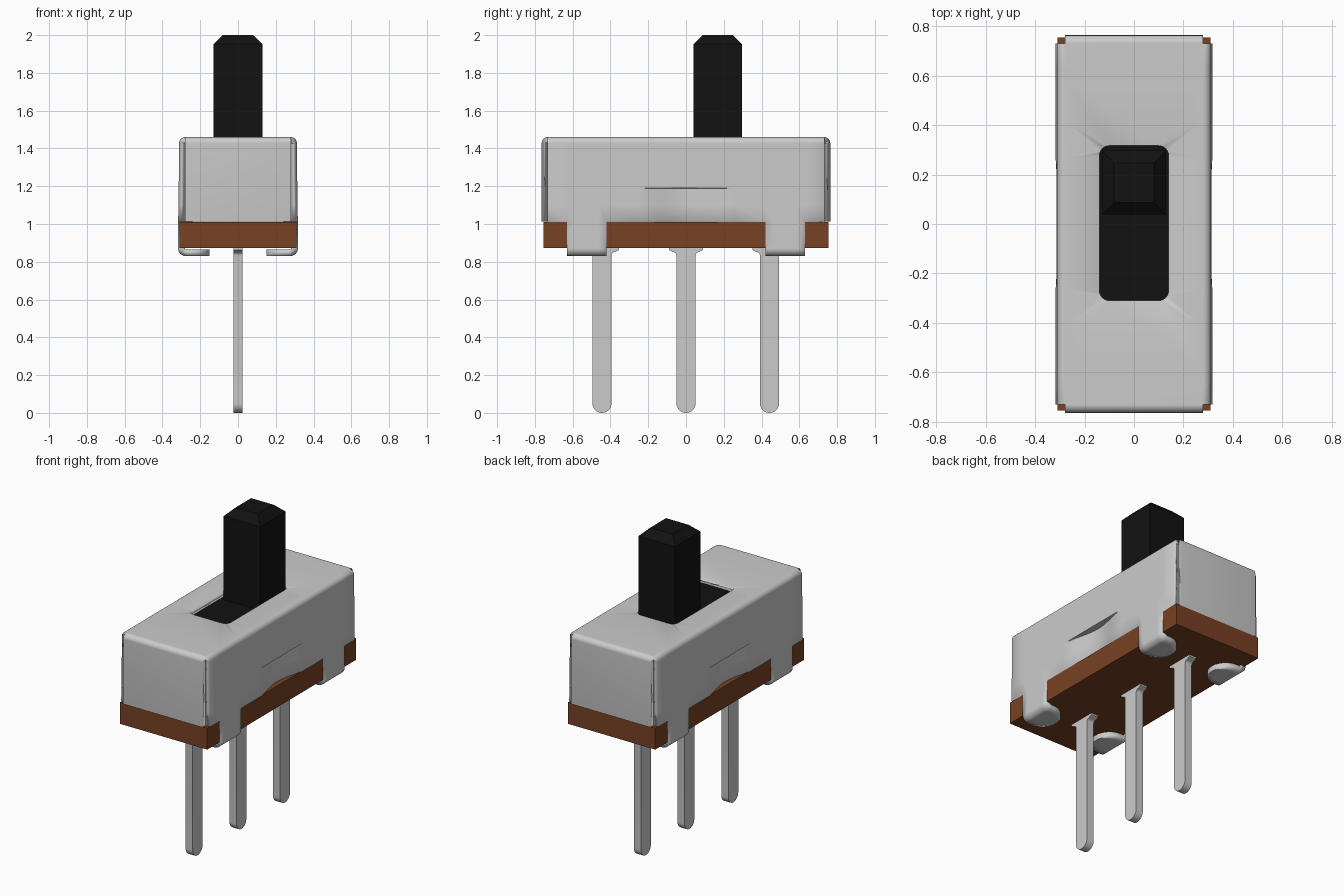
import bpy, bmesh
from math import pi, sin, cos, sqrt, radians

if "Cube" in bpy.data.objects:
    bpy.data.objects.remove(bpy.data.objects["Cube"])


def material(name, rgb):
    m = bpy.data.materials.new(name)
    m.diffuse_color = (*rgb, 1)
    m.use_nodes = True
    m.node_tree.nodes["Principled BSDF"].inputs["Base Color"].default_value = m.diffuse_color
    return m


BROWN = material("brown_board", (0.19, 0.052, 0.017))
BLACK = material("black_plastic", (0.006, 0.006, 0.006))


def finish(bm, name, mat=None, smooth=True):
    me = bpy.data.meshes.new(name)
    bm.to_mesh(me)
    bm.free()
    ob = bpy.data.objects.new(name, me)
    bpy.context.collection.objects.link(ob)
    if mat:
        me.materials.append(mat)
    if smooth:
        me.shade_smooth()
        me.set_sharp_from_angle(angle=radians(32))
    return ob


def prism(bm, pts, vec):
    """Extrude a closed outline of 3D points along vec."""
    f = bm.faces.new([bm.verts.new(p) for p in pts])
    r = bmesh.ops.extrude_face_region(bm, geom=[f])
    bmesh.ops.translate(bm, vec=vec, verts=[v for v in r["geom"] if isinstance(v, bmesh.types.BMVert)])
    bmesh.ops.recalc_face_normals(bm, faces=bm.faces[:])


def arc(cx, cy, r, a0, a1, n):
    return [(cx + r * cos(radians(a0 + (a1 - a0) * i / n)),
             cy + r * sin(radians(a0 + (a1 - a0) * i / n))) for i in range(n + 1)]


# ---- folded sheet-metal shell: top, end walls, side walls with clips
HX, HY, TOP, R, LOW = 0.28, 0.732, 1.46, 0.032, 1.012
TAB_Y, TAB_W, THICK = 0.525, 0.105, 0.035
tab_cols = [TAB_Y + TAB_W * t for t in (-1, -0.6, -0.2, 0.2, 0.6, 1)]
dent_cols = [0.26 * i / 10 for i in range(11)]
half_cols = dent_cols + tab_cols + [HY]
cols = sorted(set([-y for y in half_cols] + half_cols))


def strip(bm, rows):
    """Quad sheet through rows of points."""
    vs = [[bm.verts.new(p) for p in row] for row in rows]
    for a, b in zip(vs, vs[1:]):
        for i in range(len(a) - 1):
            bm.faces.new((a[i], a[i + 1], b[i + 1], b[i]))


def dent(y):
    return 0.04 * cos(pi * y / 0.52) ** 2 if abs(y) < 0.26 else 0


sheet = bmesh.new()
# top plate with rounded window
outer = [(HX, y) for y in cols] + [(-HX, y) for y in reversed(cols)]
window = []
for cx, cy, a in ((0.1, 0.277, 0), (-0.1, 0.277, 90), (-0.1, -0.27, 180), (0.1, -0.27, 270)):
    window += arc(cx, cy, 0.04, a, a + 90, 6)
edges = []
for loop in (outer, window):
    vs = [sheet.verts.new((x, y, TOP)) for x, y in loop]
    edges += [sheet.edges.new((vs[i - 1], vs[i])) for i in range(len(vs))]
bmesh.ops.triangle_fill(sheet, edges=edges, use_beauty=True, use_dissolve=False)

bend = arc(HX, TOP - R, R, 90, 0, 6)
for s in (-1, 1):
    # side wall with pressed dent
    rows = [[(s * u, y, z) for y in cols] for u, z in bend + [(0.314, 1.19)]]
    for z, u in ((1.187, 0.314), (1.1, 0.315), (LOW, 0.317)):
        rows.append([(s * (u - dent(y)), y, z) for y in cols])
    strip(sheet, rows)
    # clips folded under the board
    for t in (-1, 1):
        path = [(0.317, LOW, 1)] + [(u, z, 1) for u, z in arc(0.277, 0.87, 0.04, 0, -90, 6)]
        path += [(0.25 - 0.1 * k, 0.83, sqrt(1 - k * k)) for k in (0, 0.25, 0.5, 0.7, 0.85, 0.95, 0.99)]
        strip(sheet, [[(s * u, t * (TAB_Y + (y - TAB_Y) * w), z) for y in tab_cols]
                      for u, z, w in path])
    # end wall
    strip(sheet, [[(x, s * (u - HX + HY), z) for x in (-HX, HX)]
                  for u, z in bend + [(0.313, LOW)]])
bmesh.ops.remove_doubles(sheet, verts=sheet.verts[:], dist=0.0005)
bmesh.ops.recalc_face_normals(sheet, faces=sheet.faces[:])
top_face = next(f for f in sheet.faces if all(v.co.z > TOP - 1e-4 for v in f.verts))
if top_face.normal.z < 0:
    bmesh.ops.reverse_faces(sheet, faces=sheet.faces[:])
shell = finish(sheet, "metal_shell")
sol = shell.modifiers.new("thickness", "SOLIDIFY")
sol.thickness, sol.offset, sol.use_even_offset = THICK, -1, True
shell.modifiers.new("normals", "WEIGHTED_NORMAL").keep_sharp = True

# ---- board notched for the clips
BX, BY, NX = 0.31, 0.755, 0.281
n0, n1 = TAB_Y - TAB_W, TAB_Y + TAB_W
side = [(BX, -BY), (BX, -n1), (NX, -n1), (NX, -n0), (BX, -n0),
        (BX, n0), (NX, n0), (NX, n1), (BX, n1), (BX, BY)]
outline = side + [(-x, -y) for x, y in side]
bm = bmesh.new()
prism(bm, [(x, y, 0.873) for x, y in outline], (0, 0, 0.138))
finish(bm, "base_board", BROWN, False)

# ---- sliding block under the window
bm = bmesh.new()
prism(bm, [(x, y, 1.2) for x, y in ((-0.24, -0.38), (0.24, -0.38), (0.24, 0.66), (-0.24, 0.66))],
      (0, 0, 0.215))
finish(bm, "slider_block", BLACK, False)

# ---- lever with chamfered tip
bm = bmesh.new()
strip(bm, [[(x * h, 0.168 + y * h, z) for x, y in ((-1, -1), (1, -1), (1, 1), (-1, 1), (-1, -1))]
           for h, z in ((0.129, 1.4), (0.129, 1.952), (0.08, 2.0))])
bmesh.ops.remove_doubles(bm, verts=bm.verts[:], dist=0.0005)
bmesh.ops.holes_fill(bm, edges=bm.edges[:])
bmesh.ops.recalc_face_normals(bm, faces=bm.faces[:])
finish(bm, "slider_lever", BLACK, False)

# ---- three pins with shoulders and rounded tips
W = 0.05
half = arc(0, W, W, -90, 0, 8) + arc(W + 0.02, 0.832, 0.02, 180, 90, 4) + [(0.09, 0.862), (0.09, 0.88)]
pin = half + [(-y, z) for y, z in reversed(half[1:])]
for label, py in (("front", -0.445), ("middle", 0), ("back", 0.442)):
    bm = bmesh.new()
    prism(bm, [(-0.025, py + y, z) for y, z in pin], (0.05, 0, 0))
    finish(bm, label + "_pin")
